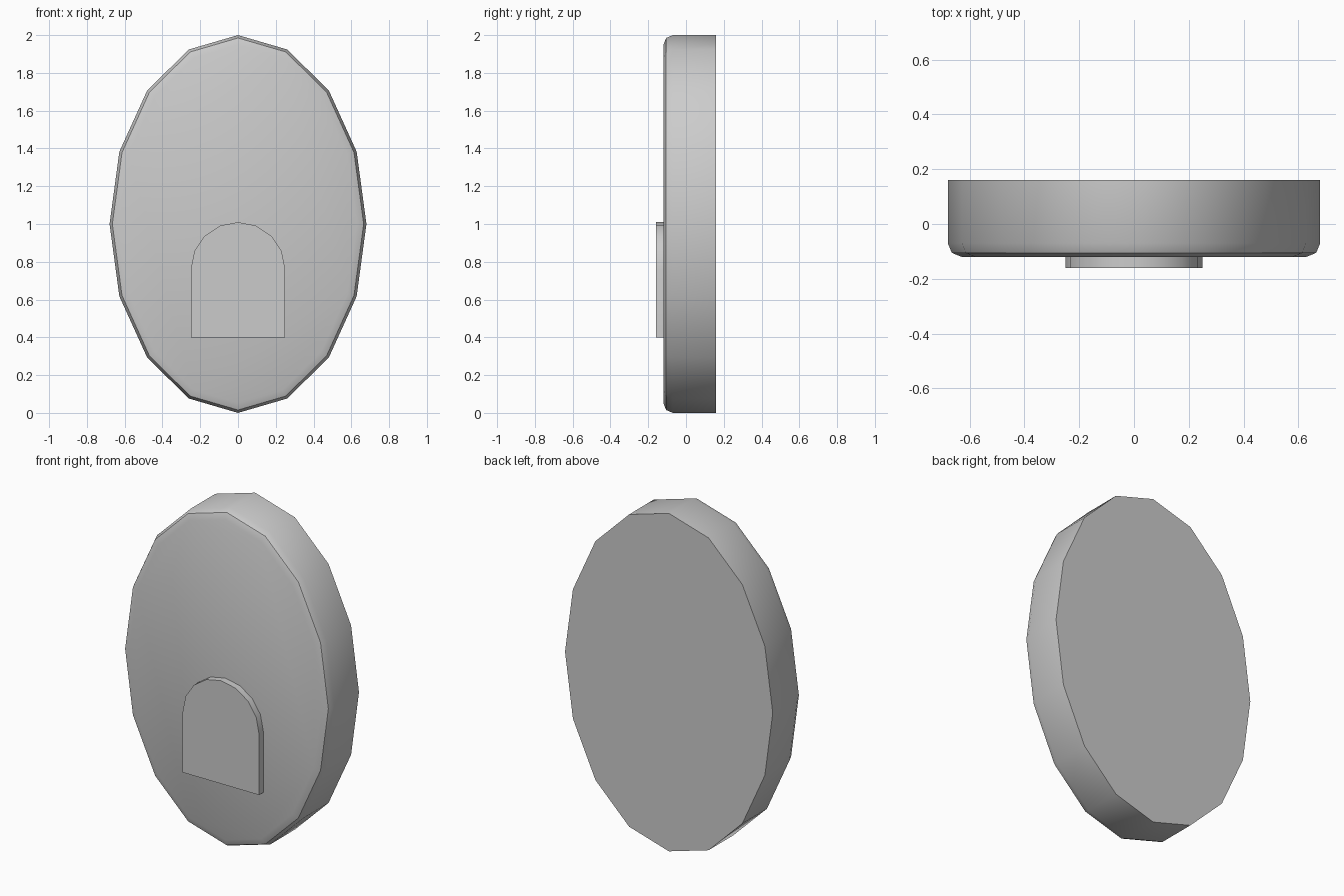
import bpy, bmesh
from math import sin, cos, pi

if "Cube" in bpy.data.objects:
    bpy.data.objects.remove(bpy.data.objects["Cube"])


def plate(name, outline, y_front, y_back, bevel=0.0):
    """Extrude an (x, z) outline along y, optionally rounding the front rim."""
    bm = bmesh.new()
    front = [bm.verts.new((x, y_front, z)) for x, z in outline]
    back = [bm.verts.new((x, y_back, z)) for x, z in outline]
    front_face = bm.faces.new(front)
    bm.faces.new(back[::-1])
    n = len(outline)
    for i in range(n):
        j = (i + 1) % n
        bm.faces.new((front[i], back[i], back[j], front[j]))
    bmesh.ops.recalc_face_normals(bm, faces=bm.faces)
    if bevel:
        bmesh.ops.bevel(bm, geom=list(front_face.edges), offset=bevel,
                        offset_type='OFFSET', segments=2, profile=0.5,
                        affect='EDGES')
    mesh = bpy.data.meshes.new(name)
    bm.to_mesh(mesh)
    bm.free()
    obj = bpy.data.objects.new(name, mesh)
    bpy.context.collection.objects.link(obj)
    bpy.ops.object.select_all(action='DESELECT')
    obj.select_set(True)
    bpy.context.view_layer.objects.active = obj
    bpy.ops.object.shade_smooth_by_angle(angle=pi * 40 / 180)
    return obj


# Sixteen-sided oval body with a rounded front rim and flat back
oval = [(0.68 * sin(2 * pi * i / 16), 1 + cos(2 * pi * i / 16)) for i in range(16)]
plate("oval_body", oval, -0.12, 0.16, bevel=0.05)

# Raised arch-shaped panel on the front
arch = [(-0.25, 0.4), (0.25, 0.4)]
arch += [(0.25 * cos(pi * i / 8), 0.76 + 0.25 * sin(pi * i / 8)) for i in range(9)]
plate("arched_panel", arch, -0.16, -0.11)
